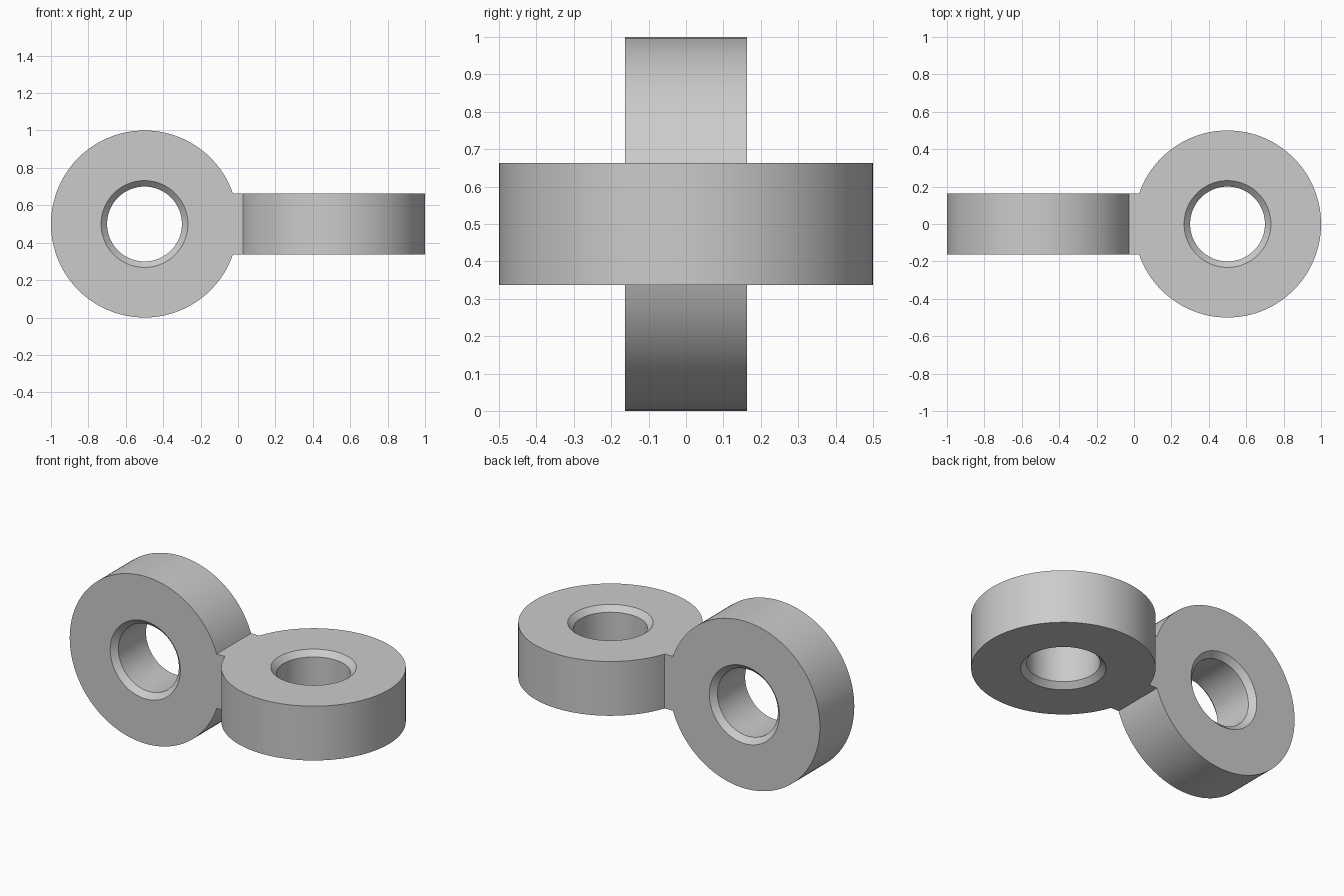
import bpy
import bmesh
import math
from mathutils import Matrix, Vector

cube = bpy.data.objects.get("Cube")
if cube:
    bpy.data.objects.remove(cube, do_unlink=True)

RADIUS = 0.5        # outer radius of each ring
HALF = 0.1625       # half thickness of rings and square tab
BORE = 0.2
CHAMFER = 0.032
ARC_STEPS = 110
TAB_STEPS = 12

grey = bpy.data.materials.new("plain grey")
grey.use_nodes = True
colour = (0.6, 0.6, 0.6, 1)
grey.diffuse_color = colour
grey.node_tree.nodes["Principled BSDF"].inputs["Base Color"].default_value = colour


def add_ring(bm, matrix):
    """Ring around local z with a square tab, open at local x = RADIUS."""
    start = math.asin(HALF / RADIUS)
    sweep = 2 * (math.pi - start)
    arc = [start + sweep * i / ARC_STEPS for i in range(ARC_STEPS + 1)]
    tab = [-start + 2 * start * i / TAB_STEPS for i in range(1, TAB_STEPS)]

    def loop(angles, radius, z):
        return [bm.verts.new(matrix @ Vector((radius * math.cos(a), radius * math.sin(a), z)))
                for a in angles]

    def skin(a, b, closed):
        n = len(a)
        for i in range(n if closed else n - 1):
            j = (i + 1) % n
            bm.faces.new((a[i], a[j], b[j], b[i]))

    outlines, bores = [], []
    for side in (-1, 1):
        # Outer arc running on to the tab corners
        outer = loop(arc, RADIUS, side * HALF)
        low, high = [bm.verts.new(matrix @ Vector((RADIUS, y, side * HALF)))
                     for y in (-HALF, HALF)]
        # Chamfered mouth of the hole
        mouth = loop(arc + tab, BORE + CHAMFER, side * HALF)
        inner = loop(arc + tab, BORE, side * (HALF - CHAMFER))
        skin(mouth, inner, True)
        # Flat side: ring of quads plus one face running into the tab
        skin(outer, mouth[:len(outer)], False)
        bm.faces.new([outer[-1], low, high, outer[0], mouth[0]]
                     + mouth[:len(outer) - 2:-1])
        outlines.append([high] + outer + [low])
        bores.append(inner)
    skin(*outlines, False)
    skin(*bores, True)


bm = bmesh.new()
# Upright ring on the right, flat ring on the left, joined through the tabs
add_ring(bm, Matrix.Translation((-RADIUS, 0, RADIUS)) @ Matrix.Rotation(math.pi / 2, 4, 'X'))
add_ring(bm, Matrix.Translation((RADIUS, 0, RADIUS)) @ Matrix.Rotation(math.pi, 4, 'Z'))
bmesh.ops.remove_doubles(bm, verts=bm.verts, dist=0.0001)
bmesh.ops.recalc_face_normals(bm, faces=bm.faces)

mesh = bpy.data.meshes.new("crossed_ring_link")
bm.to_mesh(mesh)
bm.free()
mesh.materials.append(grey)
link = bpy.data.objects.new("crossed_ring_link", mesh)
bpy.context.collection.objects.link(link)

bpy.ops.object.select_all(action='DESELECT')
link.select_set(True)
bpy.context.view_layer.objects.active = link
bpy.ops.object.shade_smooth_by_angle(angle=math.radians(15))
